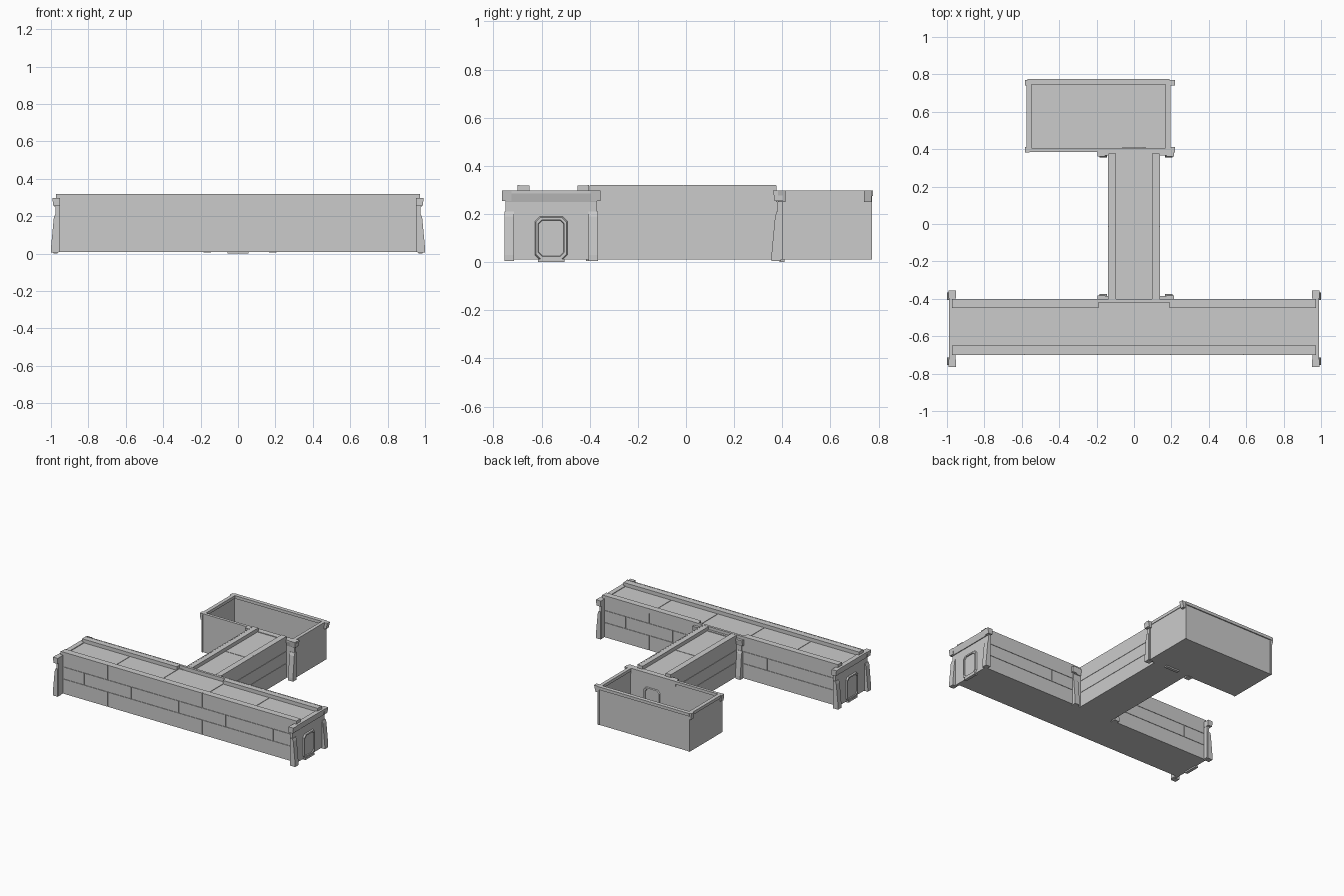
import bpy, bmesh, math
from mathutils import Matrix, Vector

if "Cube" in bpy.data.objects:
    bpy.data.objects.remove(bpy.data.objects["Cube"])


def make(name, bm, mat=None):
    if mat:
        bm.transform(mat)
    bmesh.ops.recalc_face_normals(bm, faces=bm.faces[:])
    me = bpy.data.meshes.new(name)
    bm.to_mesh(me)
    bm.free()
    ob = bpy.data.objects.new(name, me)
    bpy.context.collection.objects.link(ob)
    return ob


def add_box(bm, x0, x1, y0, y1, z0, z1):
    m = Matrix.Translation(((x0 + x1) / 2, (y0 + y1) / 2, (z0 + z1) / 2))
    m = m @ Matrix.Diagonal((x1 - x0, y1 - y0, z1 - z0, 1))
    bmesh.ops.create_cube(bm, size=1, matrix=m)


def box(name, *b, mat=None):
    bm = bmesh.new()
    add_box(bm, *b)
    return make(name, bm, mat)


def prism(name, pts, depth, mat=None):
    """Extrude a closed outline of 3D points along a vector."""
    bm = bmesh.new()
    f = bm.faces.new([bm.verts.new(p) for p in pts])
    r = bmesh.ops.extrude_face_region(bm, geom=[f])
    bmesh.ops.translate(bm, vec=Vector(depth),
                        verts=[v for v in r["geom"] if isinstance(v, bmesh.types.BMVert)])
    return make(name, bm, mat)


def frame(cx, cy, deg):
    """Local frame: x along the wall, -y outward."""
    return Matrix.Translation((cx, cy, 0)) @ Matrix.Rotation(math.radians(deg), 4, 'Z')


def chamfered(w, z0, z1, c, y):
    return [(-w + c, y, z0), (w - c, y, z0), (w, y, z0 + c), (w, y, z1 - c),
            (w - c, y, z1), (-w + c, y, z1), (-w, y, z1 - c), (-w, y, z0 + c)]


def door(name, mat):
    # raised frame around a recessed leaf, plus threshold
    bm = bmesh.new()
    rings = []
    for w, z0, z1, c, y in ((.068, .01, .19, .02, 0), (.064, .014, .186, .02, -.010),
                            (.054, .024, .176, .016, -.010), (.052, .026, .174, .016, -.003)):
        rings.append([bm.verts.new(p) for p in chamfered(w, z0, z1, c, y)])
    for a, b in zip(rings, rings[1:]):
        for i in range(8):
            j = (i + 1) % 8
            bm.faces.new((a[i], a[j], b[j], b[i]))
    bm.faces.new(rings[-1])
    bm.faces.new(rings[0])
    make(name, bm, mat)
    box(name + "_threshold", -.055, .055, -.012, .01, 0, .014, mat=mat)


def bulkhead(name, mat, with_door=True):
    # plate, top beam, flared side posts and door
    box(name + "_plate", -.19, .19, 0, .02, .01, .26, mat=mat)
    beam = [(-.19, .02, .25), (-.19, -.006, .25), (-.19, -.015, .285),
            (-.19, -.015, .297), (-.19, .02, .297)]
    prism(name + "_beam", beam, (.38, 0, 0), mat)
    for s in (-1, 1):
        x = s * .155
        post = [(x, .015, .005), (x, -.025, .005), (x, -.025, .03), (x, -.010, .19),
                (x, -.003, .21), (x, .015, .21)]
        prism(name + "_post", post, (s * .04, 0, 0), mat)
        x = s * .165
        tip = [(x, .022, .255), (x, -.012, .255), (x, -.018, .297), (x, .022, .297)]
        prism(name + "_corner_cap", tip, (s * .04, 0, 0), mat)
    if with_door:
        door(name + "_door", mat)


def panelled_wall(name, length, mat, module):
    # staggered cladding plates in three rows, narrow seams between
    g = .0012
    h = length / 2
    bm = bmesh.new()
    for r, (z0, z1) in enumerate(((.01, .12), (.12, .21), (.21, .32))):
        cuts = [-h]
        k = -h + (module if r != 1 else module / 2)
        while k < h - .01:
            cuts.append(k)
            k += module
        cuts.append(h)
        for a, b in zip(cuts, cuts[1:]):
            add_box(bm, a + g, b - g, 0, .008, z0 + g * (r > 0), z1 - g * (r < 2))
    make(name, bm, mat)


def roof_panels(name, x0, x1, y0, y1, n, along_x):
    g = .002
    bm = bmesh.new()
    for i in range(n):
        if along_x:
            d = (x1 - x0) / n
            add_box(bm, x0 + i * d + g, x0 + (i + 1) * d - g, y0, y1, .27, .292)
        else:
            d = (y1 - y0) / n
            add_box(bm, x0, x1, y0 + i * d + g, y0 + (i + 1) * d - g, .27, .292)
    make(name, bm)


# Main corridor
box("main_corridor_core", -.968, .968, -.696, -.406, .01, .288)
panelled_wall("main_front_cladding", 1.95, frame(0, -.70, 0), .39)
for s in (-1, 1):
    panelled_wall("main_back_cladding", .78, frame(s * .585, -.402, 180), .39)
    box("main_back_rail", min(s * .19, s * .972), max(s * .19, s * .972),
        -.45, -.4035, .285, .319)
box("main_front_rail", -.972, .972, -.6965, -.65, .285, .319)
box("main_middle_rail", -.19, .19, -.42, -.402, .28, .319)
roof_panels("main_roof", -.96, .96, -.65, -.42, 5, True)

# Connecting corridor
box("link_corridor_core", -.136, .136, -.41, .39, .01, .288)
for s in (-1, 1):
    panelled_wall("link_cladding", .775, frame(s * .14, -.012, s * 90), .388)
    box("link_rail", min(s * .095, s * .1365), max(s * .095, s * .1365),
        -.40, .376, .285, .319)
roof_panels("link_roof", -.096, .096, -.40, .376, 2, False)

# Bulkheads at the corridor ends and junctions
bulkhead("right_end", frame(.975, -.56, 90))
bulkhead("left_end", frame(-.975, -.56, -90))
bulkhead("main_junction", frame(.01, -.400, 180), False)
bulkhead("room_junction", frame(.01, .38, 0), False)

# Open room
X0, X1, Y0, Y1 = -.57, .19, .385, .768
box("room_floor", X0, X1, Y0, Y1, .01, .022)
T = .013
walls = {"front": (X0, X1, Y0, Y0 + T), "back": (X0, X1, Y1 - T, Y1),
         "left": (X0, X0 + T, Y0, Y1), "right": (X1 - T, X1, Y0, Y1)}
for n, w in walls.items():
    box("room_wall_" + n, *w, .01, .285)
R = .022
rims = {"front": (X0, X1, Y0, Y0 + R), "back": (X0, X1, Y1 - R, Y1 + .008),
        "left": (X0 - .006, X0 + R, Y0, Y1), "right": (X1 - R, X1 + .004, Y0, Y1)}
for n, w in rims.items():
    box("room_rim_" + n, *w, .275, .297)
door("room_inner_door", frame(0, Y0 + T, 180))

# Room corner caps, tapering downward
for cx, sx in ((X0, -1), (X1, 1)):
    for cy, sy in ((Y0, -1), (Y1, 1)):
        y = cy - sy * .028
        e = .03 if sx > 0 else .014
        cap = [(cx - sx * .005, y, .25), (cx + sx * e * .6, y, .25),
               (cx + sx * e, y, .297), (cx - sx * .005, y, .297)]
        prism("room_corner_cap", cap, (0, sy * .03, 0))
        box("room_corner_trim", min(cx, cx - sx * .012), max(cx, cx - sx * .012),
            min(cy, cy + sy * .004), max(cy, cy + sy * .004), .01, .29)
